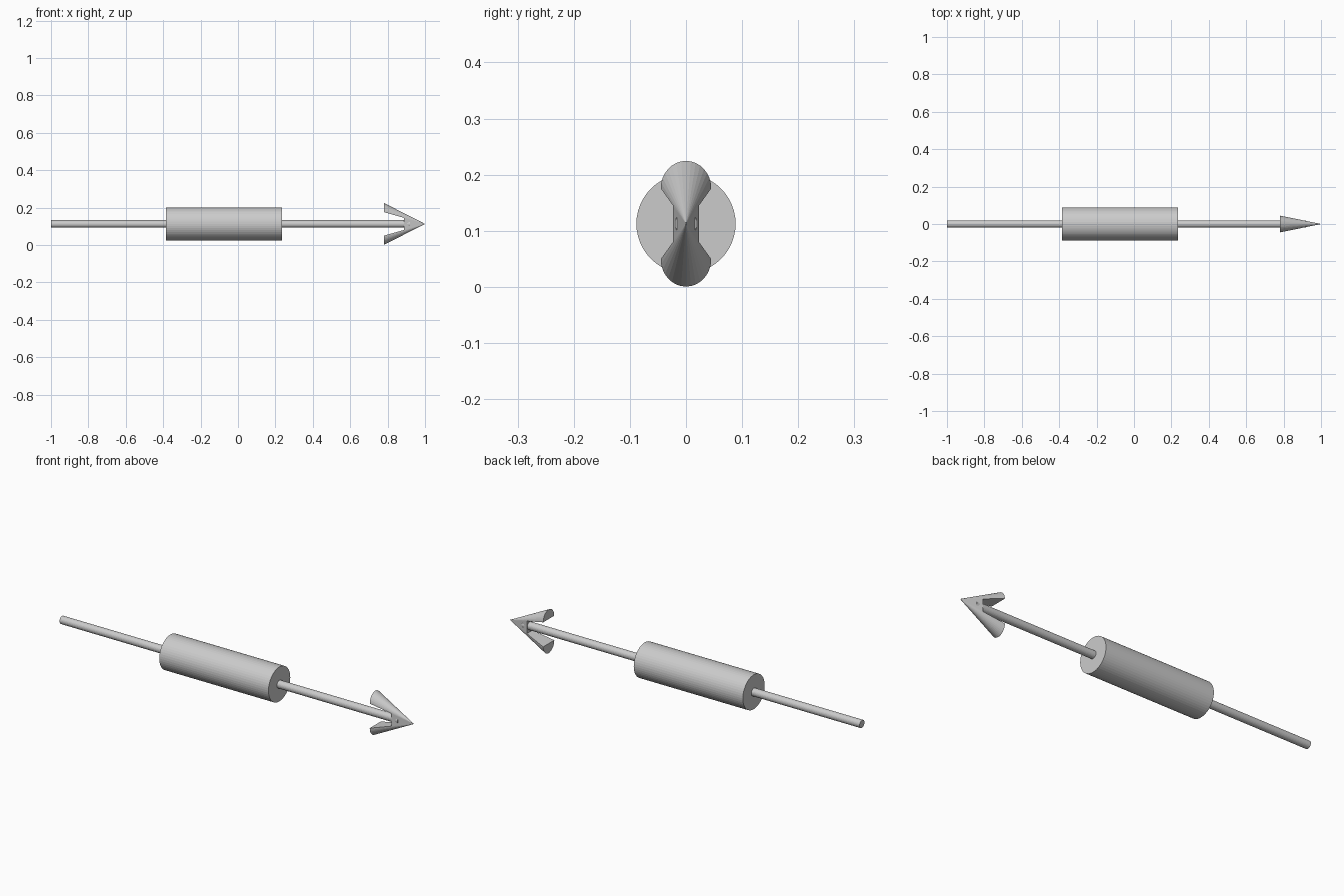
import bpy, bmesh
from math import pi, sin, cos

if "Cube" in bpy.data.objects:
    bpy.data.objects.remove(bpy.data.objects["Cube"])

AXIS_Z = 0.1125


def rod(name, x0, x1, radius, sides):
    bpy.ops.mesh.primitive_cylinder_add(
        vertices=sides, radius=radius, depth=x1 - x0,
        location=((x0 + x1) / 2, 0, AXIS_Z), rotation=(0, pi / 2, 0))
    bpy.context.object.name = name


# Thin shaft and thick grip
rod("shaft", -1.0, 0.92, 0.02, 24)
rod("grip", -0.385, 0.235, 0.0885, 48)

# Barbed head: two half-round barbs that taper into one tip
TIP_X, BACK_X = 1.0, 0.78
HALF_W, EDGE_H, TOP_H = 0.045, 0.063, 0.112
NOTCH = 0.51          # notch depth, as a fraction of the way from tip to back
STEPS = 16

bm = bmesh.new()
tip = bm.verts.new((TIP_X, 0, AXIS_Z))
notch_x = TIP_X + (BACK_X - TIP_X) * NOTCH
roots = []
for side in (1, -1):
    arc = []
    for i in range(STEPS + 1):
        a = pi * i / STEPS
        z = EDGE_H + (TOP_H - EDGE_H) * sin(a)
        arc.append(bm.verts.new((BACK_X, HALF_W * cos(a), AXIS_Z + side * z)))
    root = [bm.verts.new((notch_x, s * HALF_W * NOTCH, AXIS_Z + side * EDGE_H * NOTCH))
            for s in (1, -1)]
    roots.append(root)
    # outer cone faces
    for i in range(STEPS):
        face = [tip, arc[i], arc[i + 1]]
        if i == 0:
            face.insert(1, root[0])
        if i == STEPS - 1:
            face.append(root[1])
        bm.faces.new(face)
    # back end and underside of the barb
    bm.faces.new(arc)
    bm.faces.new((arc[0], root[0], root[1], arc[-1]))
# flat cheeks and bottom of the notch
upper, lower = roots
for k in (0, 1):
    bm.faces.new((tip, upper[k], lower[k]))
bm.faces.new((upper[0], upper[1], lower[1], lower[0]))
bmesh.ops.recalc_face_normals(bm, faces=bm.faces)

mesh = bpy.data.meshes.new("barbed_head")
bm.to_mesh(mesh)
bm.free()
bpy.context.collection.objects.link(bpy.data.objects.new("barbed_head", mesh))
